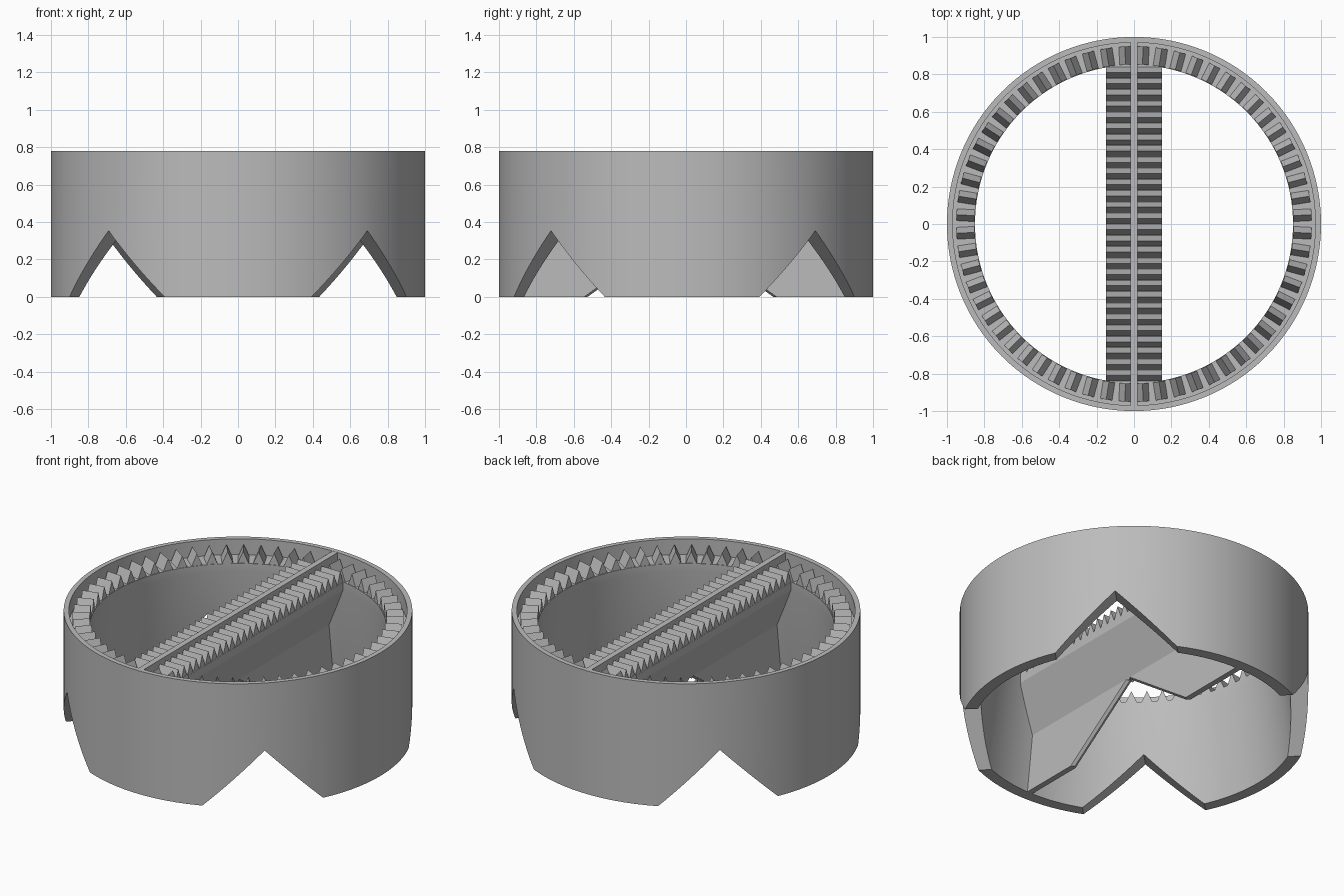
import bpy, bmesh, math
from mathutils import Matrix, Vector

if "Cube" in bpy.data.objects:
    bpy.data.objects.remove(bpy.data.objects["Cube"], do_unlink=True)

HEIGHT, SHELF, TIP = 0.78, 0.68, 0.755   # rim, shelf and tooth tip levels
PLATE = 0.018                            # half thickness of the divider

grey = bpy.data.materials.new("plain grey")
grey.use_nodes = True
colour = (0.5, 0.5, 0.5, 1)
grey.diffuse_color = colour
grey.node_tree.nodes["Principled BSDF"].inputs["Base Color"].default_value = colour


def finish(name, bm):
    bmesh.ops.recalc_face_normals(bm, faces=bm.faces)
    mesh = bpy.data.meshes.new(name)
    bm.to_mesh(mesh)
    bm.free()
    mesh.materials.append(grey)
    obj = bpy.data.objects.new(name, mesh)
    bpy.context.collection.objects.link(obj)
    return obj


def prism(bm, profile, start, end, matrix=Matrix()):
    """Closed (x, z) outline extruded along y."""
    rings = [[bm.verts.new(matrix @ Vector((x, y, z))) for x, z in profile]
             for y in (start, end)]
    for ring in rings:
        bm.faces.new(ring)
    n = len(profile)
    for i in range(n):
        j = (i + 1) % n
        bm.faces.new((rings[0][i], rings[0][j], rings[1][j], rings[1][i]))


def lathe(bm, profile, steps):
    rings = [[bm.verts.new((r * math.cos(a), r * math.sin(a), z)) for r, z in profile]
             for a in (math.tau * k / steps for k in range(steps))]
    n = len(profile)
    for k in range(steps):
        a, b = rings[k], rings[(k + 1) % steps]
        for i in range(n):
            j = (i + 1) % n
            bm.faces.new((a[i], b[i], b[j], a[j]))


def mirrored(half):
    return half + [(-x, z) for x, z in reversed(half)]


# Ring wall with an inner shelf
bm = bmesh.new()
lathe(bm, [(1, 0), (1, HEIGHT), (0.97, HEIGHT), (0.97, SHELF),
           (0.85, SHELF), (0.85, 0.63), (0.93, 0)], 128)
ring = finish("ring_wall", bm)

# Upright divider across the ring
bm = bmesh.new()
prism(bm, mirrored([(PLATE, 0), (PLATE, HEIGHT - 0.001)]), -0.98, 0.98)
# End caps of the plate stay within the thin foot of the wall
divider = finish("divider_plate", bm)

# Tapered beam carrying the racks
bm = bmesh.new()
prism(bm, mirrored([(PLATE - 0.002, 0.35), (0.15, 0.63), (0.15, SHELF - 0.002)]),
      -0.89, 0.89)
beam = finish("divider_beam", bm)

# Two crossing V channels cut from the underside
for turn in (45, -45):
    bm = bmesh.new()
    place = Matrix.Translation((0, -0.03, 0)) @ Matrix.Rotation(math.radians(turn), 4, 'Z')
    prism(bm, [(-0.45, -0.1), (0.45, -0.1), (0, 0.353)], -1.5, 1.5, place)
    cutter = finish("channel_cutter", bm)
    cutter.hide_render = True
    for obj in (ring, divider, beam):
        mod = obj.modifiers.new("channel", 'BOOLEAN')
        mod.operation, mod.solver, mod.object = 'DIFFERENCE', 'EXACT', cutter
        bpy.context.view_layer.objects.active = obj
        bpy.ops.object.modifier_apply(modifier=mod.name)
    bpy.data.objects.remove(cutter, do_unlink=True)

# Radial teeth on the shelf
bm = bmesh.new()
count = 60
for k in range(count):
    turn = Matrix.Rotation(math.tau * (k + 0.5) / count, 4, 'Z')
    prism(bm, [(-0.036, SHELF - 0.01), (0.036, SHELF - 0.01), (0, TIP)], 0.853, 0.95, turn)
finish("ring_teeth", bm)

# Straight racks on both sides of the divider
bm = bmesh.new()
count, reach = 28, 0.84
pitch = 2 * reach / count
quarter = Matrix.Rotation(math.pi / 2, 4, 'Z')
for k in range(count):
    mid = -reach + pitch * (k + 0.5)
    tooth = [(mid - pitch / 2, SHELF - 0.005), (mid + pitch / 2, SHELF - 0.005), (mid, TIP)]
    for side in (-1, 1):
        prism(bm, tooth, side * PLATE, side * 0.149, quarter)
finish("rack_teeth", bm)

# Smooth round wall with crisp edges
bpy.ops.object.select_all(action='DESELECT')
ring.select_set(True)
bpy.context.view_layer.objects.active = ring
bpy.ops.object.shade_smooth_by_angle(angle=math.radians(30))
